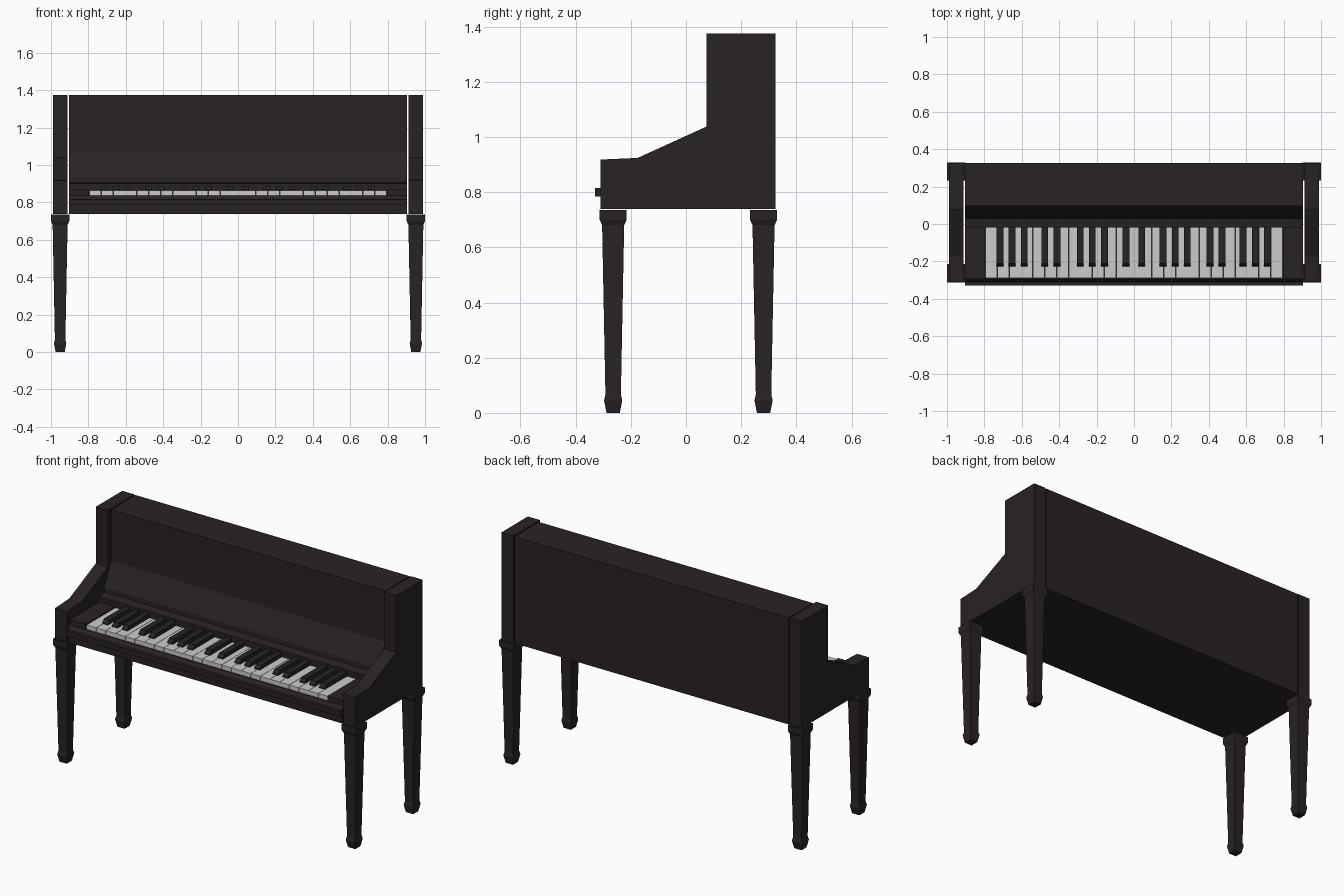
import bpy, bmesh

if "Cube" in bpy.data.objects:
    bpy.data.objects.remove(bpy.data.objects["Cube"])


def material(name, r, g, b):
    m = bpy.data.materials.new(name)
    m.diffuse_color = (r, g, b, 1)
    m.use_nodes = True
    m.node_tree.nodes["Principled BSDF"].inputs["Base Color"].default_value = m.diffuse_color
    return m


WOOD = material("dark_wood", 0.022, 0.016, 0.018)
IVORY = material("ivory", 0.8, 0.8, 0.8)
EBONY = material("ebony", 0.018, 0.018, 0.018)


def finish(name, bm, mat):
    bmesh.ops.recalc_face_normals(bm, faces=bm.faces)
    me = bpy.data.meshes.new(name)
    bm.to_mesh(me)
    bm.free()
    me.materials.append(mat)
    ob = bpy.data.objects.new(name, me)
    bpy.context.collection.objects.link(ob)
    return ob


def add_extrusion(bm, profile, x0, x1):
    """Extrude a (y, z) profile from x0 to x1."""
    face = bm.faces.new([bm.verts.new((x0, y, z)) for y, z in profile])
    ext = bmesh.ops.extrude_face_region(bm, geom=[face])["geom"]
    verts = [v for v in ext if isinstance(v, bmesh.types.BMVert)]
    bmesh.ops.translate(bm, verts=verts, vec=(x1 - x0, 0, 0))


def extrusion(name, profile, x0, x1, mat):
    bm = bmesh.new()
    add_extrusion(bm, profile, x0, x1)
    return finish(name, bm, mat)


def box_profile(y0, y1, z0, z1):
    return [(y0, z0), (y1, z0), (y1, z1), (y0, z1)]


def leg(name, cx, cy):
    """Square tapered leg with a collar and a flared foot."""
    sections = [(0, 0.024), (0.045, 0.033), (0.067, 0.028),
                (0.68, 0.04), (0.70, 0.049), (0.735, 0.049)]
    bm = bmesh.new()
    rings = [[bm.verts.new((cx + sx * h, cy + sy * h, z))
              for sx, sy in ((-1, -1), (1, -1), (1, 1), (-1, 1))]
             for z, h in sections]
    for a, b in zip(rings, rings[1:]):
        for i in range(4):
            j = (i + 1) % 4
            bm.faces.new((a[i], a[j], b[j], b[i]))
    bm.faces.new(rings[0][::-1])
    bm.faces.new(rings[-1])
    return finish(name, bm, WOOD)


# Main case: back box, sloped fallboard, ledge, key bed and front lip
extrusion("case_body", [
    (0.325, 0.738), (0.325, 1.373), (0.095, 1.373), (0.095, 1.07),
    (0.03, 0.935), (0.03, 0.907), (-0.02, 0.90), (-0.02, 0.836),
    (-0.295, 0.836), (-0.31, 0.815), (-0.33, 0.815), (-0.33, 0.785),
    (-0.31, 0.785), (-0.31, 0.738)], -0.904, 0.904, WOOD)

# Side panels with sloping arms, cheek blocks beside the keys, and legs
arm = [(-0.31, 0.738), (-0.31, 0.918), (-0.175, 0.924), (0.075, 1.038),
       (0.075, 1.375), (0.325, 1.375), (0.325, 0.738)]
for side, s in (("left", -1), ("right", 1)):
    extrusion(side + "_side_panel", arm, s * 0.911, s * 0.99, WOOD)
    extrusion(side + "_cheek_block", box_profile(-0.295, -0.02, 0.836, 0.868),
              s * 0.797, s * 0.904, WOOD)
    leg(side + "_front_leg", s * 0.951, -0.264)
    leg(side + "_back_leg", s * 0.951, 0.281)

# White keys
COUNT, START = 25, -0.795
WIDTH = -2 * START / COUNT
bm = bmesh.new()
for i in range(COUNT):
    x = START + i * WIDTH
    add_extrusion(bm, box_profile(-0.29, -0.02, 0.837, 0.863),
                  x + 0.001, x + WIDTH - 0.001)
finish("white_keys", bm, IVORY)

# Black keys in alternating groups of three and two
bm = bmesh.new()
sharp = [(-0.228, 0.858), (-0.228, 0.868), (-0.212, 0.887),
         (-0.02, 0.887), (-0.02, 0.858)]
groups = [(-0.717, 3), (-0.477, 2), (-0.288, 3), (-0.043, 2),
          (0.155, 3), (0.406, 2), (0.583, 3)]
for first, n in groups:
    for k in range(n):
        step = 0.085 if first == -0.043 else 0.065
        x = first + k * step
        add_extrusion(bm, sharp, x - 0.018, x + 0.018)
finish("black_keys", bm, EBONY)
